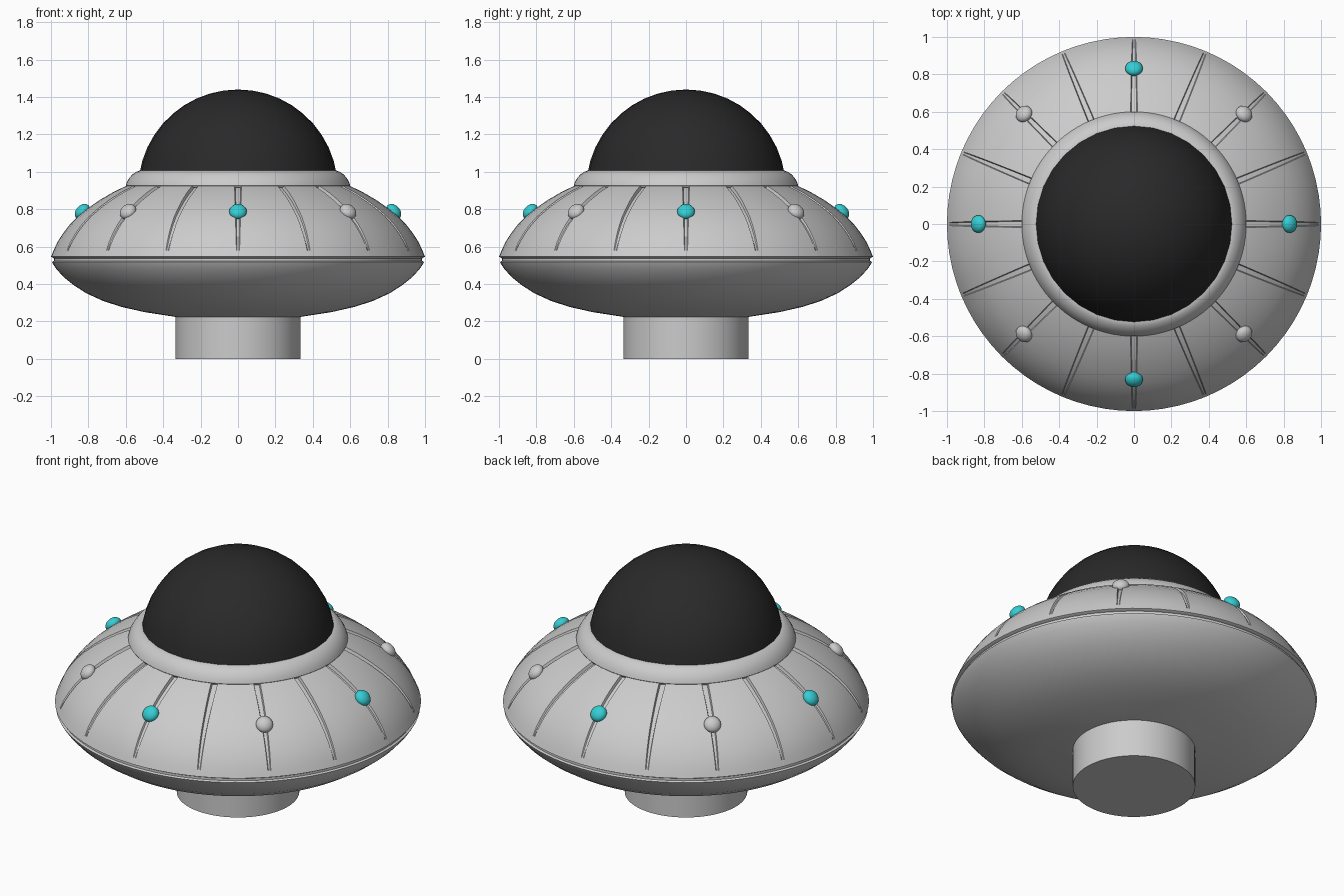
import bpy, bmesh, math
from mathutils import Vector

if "Cube" in bpy.data.objects:
    bpy.data.objects.remove(bpy.data.objects["Cube"])


def material(name, rgb):
    m = bpy.data.materials.new(name)
    m.diffuse_color = (*rgb, 1)
    m.use_nodes = True
    m.node_tree.nodes["Principled BSDF"].inputs["Base Color"].default_value = m.diffuse_color
    return m


def finish(name, bm, mat=None, angle=30):
    bmesh.ops.remove_doubles(bm, verts=bm.verts, dist=1e-5)
    bmesh.ops.recalc_face_normals(bm, faces=bm.faces)
    me = bpy.data.meshes.new(name)
    bm.to_mesh(me)
    bm.free()
    ob = bpy.data.objects.new(name, me)
    bpy.context.collection.objects.link(ob)
    if mat:
        me.materials.append(mat)
    bpy.ops.object.select_all(action='DESELECT')
    ob.select_set(True)
    bpy.context.view_layer.objects.active = ob
    bpy.ops.object.shade_smooth_by_angle(angle=math.radians(angle))
    return ob


def skin(rows):
    """Closed solid from stacked rings of points, with end caps."""
    bm = bmesh.new()
    rings = [[bm.verts.new(p) for p in row] for row in rows]
    n = len(rings[0])
    for a, b in zip(rings, rings[1:]):
        for i in range(n):
            j = (i + 1) % n
            bm.faces.new((a[i], a[j], b[j], b[i]))
    bm.faces.new(rings[0][::-1])
    bm.faces.new(rings[-1])
    return bm


def polar(r, a, z):
    return (r * math.cos(a), r * math.sin(a), z)


def lathe(name, profile, seg=96, mat=None, angle=30):
    rows = [[polar(r, 2 * math.pi * i / seg, z) for i in range(seg)] for r, z in profile]
    return finish(name, skin(rows), mat, angle)


black = material("dome_black", (0.022, 0.022, 0.022))
cyan = material("light_cyan", (0.035, 0.62, 0.66))

# Base cylinder and lower hull with the rim groove
lathe("base", [(0.335, 0), (0.335, 0.235)], 64)
lathe("lower_hull", [(0.32, 0.222), (0.37, 0.23), (0.5, 0.25), (0.62, 0.277), (0.72, 0.309),
                     (0.81, 0.35), (0.88, 0.395), (0.93, 0.435), (0.97, 0.479),
                     (0.99, 0.508), (0.995, 0.518), (0.984, 0.524), (0.984, 0.55)])

# Upper hull with sixteen tapering panel grooves
profile = [(0.984, 0.537), (1.0, 0.546), (0.986, 0.58), (0.965, 0.625), (0.935, 0.672),
           (0.9, 0.717), (0.855, 0.763), (0.8, 0.807), (0.74, 0.849), (0.67, 0.89), (0.6, 0.924),
           (0.57, 0.936)]
step = math.pi / 8
rows = []
for i, (r, z) in enumerate(profile):
    t = max(0, min(1, (z - 0.56) / 0.36))
    depth = 0.004 + 0.014 * t if i > 2 else 0
    p, q = profile[max(i - 1, 0)], profile[min(i + 1, len(profile) - 1)]
    nrm = Vector((q[1] - p[1], p[0] - q[0])).normalized()
    half = 0.008 + 0.01 * t
    row = []
    for k in range(16):
        base = k * step
        for off, d in ((-half, 0), (-half + 0.004, depth), (half - 0.004, depth), (half, 0)):
            row.append(polar(r - nrm.x * d, base + off / r, z - nrm.y * d))
        for f in (0.2, 0.4, 0.6, 0.8):
            row.append(polar(r, base + f * step, z))
    rows.append(row)
finish("upper_hull", skin(rows))

# Rounded collar around the dome
lathe("collar", [(0.592, 0.915), (0.6, 0.927), (0.594, 0.945), (0.582, 0.966), (0.566, 0.985),
                 (0.546, 0.999), (0.528, 1.006)], 96, angle=40)

# Dark dome
R, zc = 0.534, 0.906
start = math.asin((0.985 - zc) / R)
arc = [start + (math.pi / 2 - start) * i / 10 for i in range(11)]
lathe("dome", [(max(R * math.cos(a), 1e-7), zc + R * math.sin(a)) for a in arc], 32, black)

# Flattened hull lights, alternating cyan and grey
for k in range(8):
    a = k * math.pi / 4
    bm = bmesh.new()
    bmesh.ops.create_uvsphere(bm, u_segments=24, v_segments=14, radius=1)
    ob = finish(f"hull_light_{k + 1}", bm, cyan if k % 2 == 0 else None)
    ob.scale = (0.047, 0.047, 0.034)
    ob.rotation_euler = (0, math.radians(46), a)
    ob.location = polar(0.832, a, 0.787)
